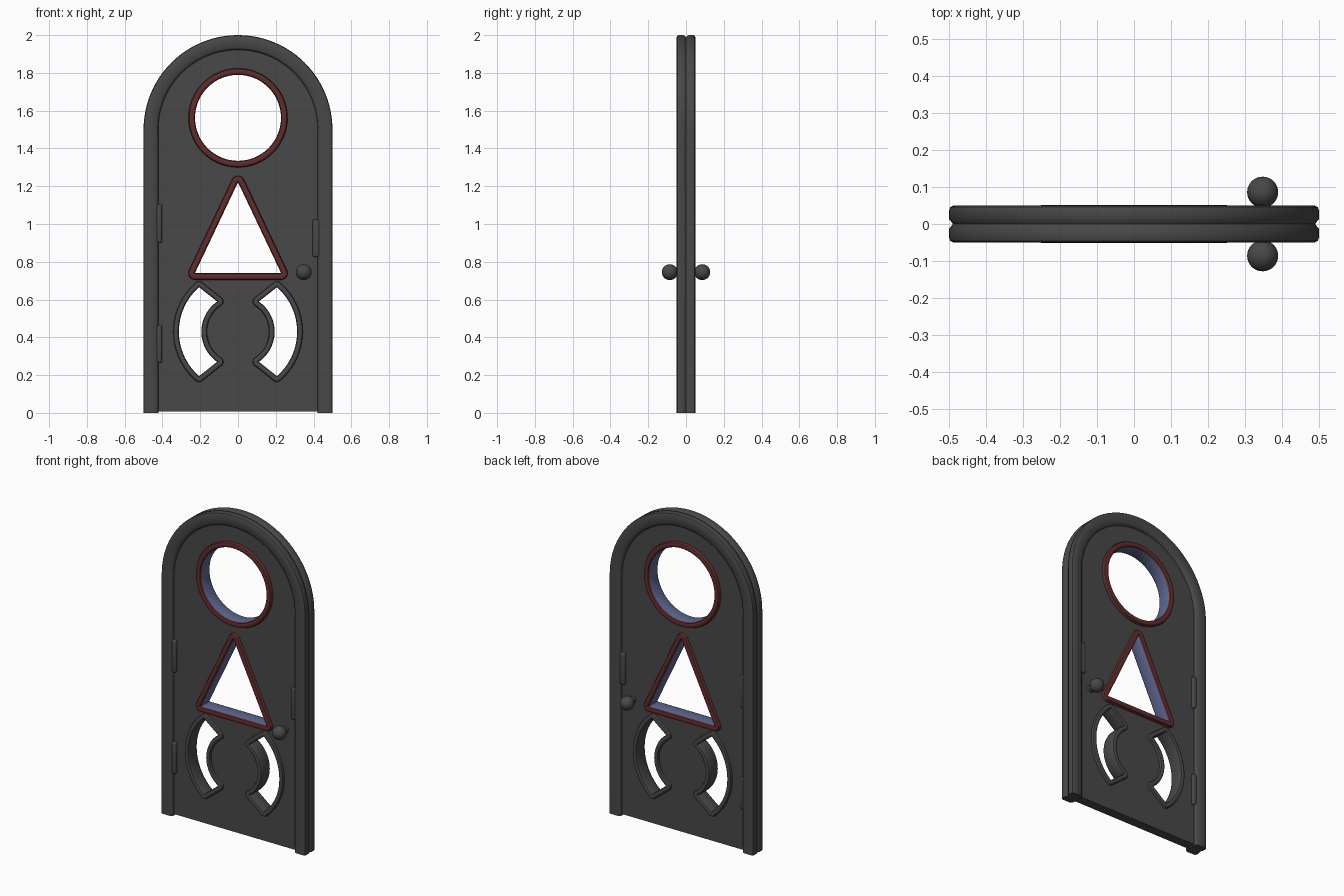
import bpy, bmesh, math
from mathutils import Vector

if "Cube" in bpy.data.objects:
    bpy.data.objects.remove(bpy.data.objects["Cube"])


def material(name, rgb):
    m = bpy.data.materials.new(name)
    m.use_nodes = True
    m.diffuse_color = (*rgb, 1)
    m.node_tree.nodes["Principled BSDF"].inputs["Base Color"].default_value = (*rgb, 1)
    return m


GREY = material("dark grey", (0.065, 0.065, 0.065))
RED = material("dark red", (0.12, 0.025, 0.025))
BLUE = material("slate blue", (0.11, 0.14, 0.29))


def finish(bm, name, mats):
    bmesh.ops.recalc_face_normals(bm, faces=bm.faces)
    mesh = bpy.data.meshes.new(name)
    bm.to_mesh(mesh)
    bm.free()
    ob = bpy.data.objects.new(name, mesh)
    bpy.context.collection.objects.link(ob)
    for m in mats:
        mesh.materials.append(m)
    bpy.ops.object.select_all(action='DESELECT')
    ob.select_set(True)
    bpy.context.view_layer.objects.active = ob
    bpy.ops.object.shade_smooth_by_angle(angle=math.radians(40))
    return ob


def arc(r, cz, start, end, n):
    angles = [math.radians(start + (end - start) * i / n) for i in range(n + 1)]
    return [Vector((r * math.cos(a), cz + r * math.sin(a))) for a in angles]


def rounded(path, r, steps=5):
    """Round the sharp corners of a closed path."""
    out = []
    for i, p in enumerate(path):
        a = (path[i - 1] - p).normalized()
        b = (path[(i + 1) % len(path)] - p).normalized()
        half = a.angle(b) / 2
        if half > math.radians(75):
            out.append(p)
            continue
        centre = p + (a + b).normalized() * (r / math.sin(half))
        u = p + a * (r / math.tan(half)) - centre
        v = p + b * (r / math.tan(half)) - centre
        for k in range(steps + 1):
            t = k / steps
            out.append(centre + (u * (1 - t) + v * t).normalized() * r)
    return out


def outward(path, i, closed):
    """Mitred outward normal of a counter-clockwise path in x and z."""
    n = len(path)
    before = path[i] - path[i - 1] if closed or i else path[1] - path[0]
    after = path[(i + 1) % n] - path[i] if closed or i < n - 1 else before
    na, nb = [Vector((d.y, -d.x)).normalized() for d in (before, after)]
    return (na + nb) / (1 + na.dot(nb))


def sweep(name, path, profile, mats, closed=True, inner_wall=None):
    """Sweep a closed (outward, y) profile along a path."""
    bm = bmesh.new()
    rings = []
    for i, p in enumerate(path):
        nrm = outward(path, i, closed)
        rings.append([bm.verts.new((p.x + nrm.x * o, y, p.y + nrm.y * o)) for o, y in profile])
    m = len(profile)
    for i in range(len(path) if closed else len(path) - 1):
        r0, r1 = rings[i], rings[(i + 1) % len(path)]
        for j in range(m):
            k = (j + 1) % m
            f = bm.faces.new((r0[j], r0[k], r1[k], r1[j]))
            f.material_index = 1 if j == inner_wall else 0
    if not closed:
        bm.faces.new(rings[0])
        bm.faces.new(rings[-1])
    return finish(bm, name, mats)


def mirrored(half):
    return half + [(o, -y) for o, y in reversed(half) if y]


def box(name, x0, x1, depth, z0, z1):
    bm = bmesh.new()
    bmesh.ops.create_cube(bm, size=1)
    for v in bm.verts:
        v.co = ((x0 + x1) / 2 + v.co.x * (x1 - x0), v.co.y * depth, (z0 + z1) / 2 + v.co.z * (z1 - z0))
    bmesh.ops.bevel(bm, geom=bm.edges[:], offset=0.011, segments=3, affect='EDGES', profile=0.5)
    return finish(bm, name, [GREY])


# Paths of the arch, ring, triangle and curved windows
arch = [Vector((0.5, 0))] + arc(0.5, 1.5, 0, 180, 48) + [Vector((-0.5, 0))]
ring = arc(0.245, 1.562, 0, 360, 64)[:-1]
triangle = rounded([Vector((-0.256, 0.722)), Vector((0.256, 0.722)), Vector((0, 1.262))], 0.0175)
left_win = rounded(arc(0.328, 0.43, 129, 231, 24) + arc(0.179, 0.43, 242, 118, 24), 0.011)
right_win = [Vector((-p.x, p.y)) for p in reversed(left_win)]

# Arched frame with a groove round its rim
frame_profile = mirrored([(-0.078, -0.03), (-0.075, -0.043), (-0.066, -0.05), (-0.012, -0.05),
                          (-0.003, -0.046), (0, -0.037), (0, -0.013), (-0.01, 0)])
sweep("arched_frame", arch, frame_profile, [GREY], closed=False)

# Door panel, filled around the openings
curve = bpy.data.curves.new("panel_outline", 'CURVE')
curve.dimensions = '2D'
curve.fill_mode = 'BOTH'
curve.extrude = 0.03
slab = [Vector((0.46, 0.008))] + arc(0.46, 1.5, 0, 180, 48) + [Vector((-0.46, 0.008))]
for loop in (slab, ring, triangle, left_win, right_win):
    s = curve.splines.new('POLY')
    s.points.add(len(loop) - 1)
    s.use_cyclic_u = True
    for pt, p in zip(s.points, loop):
        pt.co = (p.x, p.y, 0, 1)
helper = bpy.data.objects.new("panel_outline", curve)
bpy.context.collection.objects.link(helper)
bpy.context.view_layer.update()
flat = bpy.data.meshes.new_from_object(helper.evaluated_get(bpy.context.evaluated_depsgraph_get()))
bpy.data.objects.remove(helper)
bm = bmesh.new()
bm.from_mesh(flat)
bpy.data.meshes.remove(flat)
bmesh.ops.remove_doubles(bm, verts=bm.verts, dist=0.00001)
for v in bm.verts:
    v.co = (v.co.x, -v.co.z, v.co.y)
for f in bm.faces:
    f.material_index = 0
finish(bm, "door_panel", [GREY])


# Rounded trims lining each opening
def trim_profile(w, d):
    return mirrored([(-w, -d + 0.012), (-w * 0.75, -d + 0.003), (-w * 0.3, -d),
                     (w * 0.3, -d), (w * 0.75, -d + 0.003), (w, -d + 0.012)])


bold, slim = trim_profile(0.0175, 0.051), trim_profile(0.015, 0.046)
last = len(bold) - 1
sweep("round_window_trim", ring, bold, [RED, BLUE], inner_wall=last)
sweep("triangle_window_trim", triangle, bold, [RED, BLUE], inner_wall=last)
sweep("curved_window_trim_right", left_win, slim, [GREY])
sweep("curved_window_trim_left", right_win, slim, [GREY])

# Hinges and latch plate
box("upper_hinge", -0.435, -0.402, 0.092, 0.9, 1.105)
box("lower_hinge", -0.435, -0.402, 0.092, 0.265, 0.465)
box("latch_plate", 0.395, 0.435, 0.092, 0.825, 1.025)

# Knobs on short stems, front and back
for side, name in ((-1, "front_knob"), (1, "back_knob")):
    bm = bmesh.new()
    bmesh.ops.create_uvsphere(bm, u_segments=32, v_segments=16, radius=0.042)
    stem = bmesh.ops.create_cone(bm, cap_ends=True, segments=24, radius1=0.022, radius2=0.022, depth=0.06)
    for v in stem["verts"]:
        v.co.z -= 0.04
    for v in bm.verts:
        v.co = (0.348 + v.co.x, side * (0.086 + v.co.z), 0.745 + v.co.y)
    finish(bm, name, [GREY])
